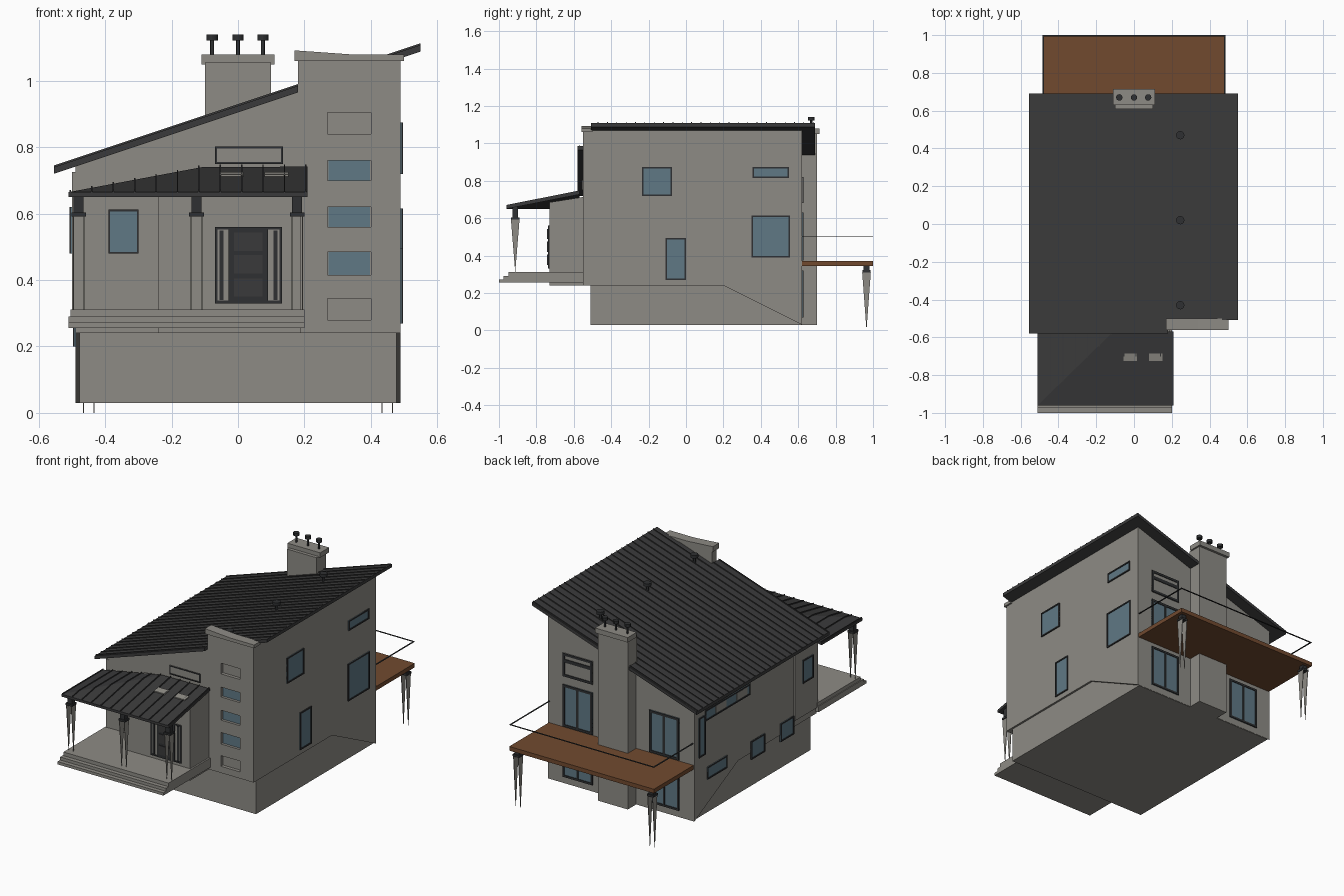
import bpy, bmesh, math
from mathutils import Vector

if "Cube" in bpy.data.objects:
    bpy.data.objects.remove(bpy.data.objects["Cube"])

def material(name, rgb):
    m = bpy.data.materials.new(name)
    m.diffuse_color = (*rgb, 1)
    m.use_nodes = True
    m.node_tree.nodes["Principled BSDF"].inputs["Base Color"].default_value = m.diffuse_color
    return m

PLASTER = material("grey plaster", (0.27, 0.26, 0.235))
ROOF = material("charcoal roof", (0.042, 0.042, 0.043))
FRAME = material("dark frame", (0.028, 0.03, 0.032))
GLASS = material("blue glass", (0.115, 0.19, 0.235))
WOOD = material("brown decking", (0.165, 0.068, 0.028))

def finish(bm, name, mat):
    bmesh.ops.recalc_face_normals(bm, faces=bm.faces)
    me = bpy.data.meshes.new(name)
    bm.to_mesh(me)
    bm.free()
    me.materials.append(mat)
    ob = bpy.data.objects.new(name, me)
    bpy.context.collection.objects.link(ob)
    return ob

def add_prism(bm, pts, axis, lo, hi):
    """Extrude a 2D outline along x, y or z."""
    def place(p, t):
        return {"x": (t, p[0], p[1]), "y": (p[0], t, p[1]), "z": (p[0], p[1], t)}[axis]
    a = [bm.verts.new(place(p, lo)) for p in pts]
    b = [bm.verts.new(place(p, hi)) for p in pts]
    bm.faces.new(a)
    bm.faces.new(b[::-1])
    for i in range(len(pts)):
        j = (i + 1) % len(pts)
        bm.faces.new((a[i], b[i], b[j], a[j]))

def prism(name, pts, axis, lo, hi, mat):
    bm = bmesh.new()
    add_prism(bm, pts, axis, lo, hi)
    return finish(bm, name, mat)

def boxes(name, items, mat):
    """One object from several (x0,x1,y0,y1,z0,z1) boxes."""
    bm = bmesh.new()
    for x0, x1, y0, y1, z0, z1 in items:
        add_prism(bm, [(x0, y0), (x1, y0), (x1, y1), (x0, y1)], "z", z0, z1)
    return finish(bm, name, mat)

def on_wall(side, at, a0, a1, z0, z1, d0, d1):
    """Box on a wall; d is the distance outward from the wall plane."""
    s = 1 if side in ("right", "back") else -1
    p, q = sorted((at + s * d0, at + s * d1))
    return (p, q, a0, a1, z0, z1) if side in ("left", "right") else (a0, a1, p, q, z0, z1)

def window(name, side, at, a0, a1, z0, z1, f=0.008, pane=GLASS, bars=()):
    boxes(name + "_pane", [on_wall(side, at, a0, a1, z0, z1, -0.002, 0.003)], pane)
    ring = [(a0, a0 + f, z0, z1), (a1 - f, a1, z0, z1), (a0, a1, z0, z0 + f), (a0, a1, z1 - f, z1)]
    ring += [(b - f / 2, b + f / 2, z0, z1) for b in bars]
    boxes(name + "_frame", [on_wall(side, at, *r, -0.002, 0.007) for r in ring], FRAME)

def roof_z(x):
    return 0.985 + (x - 0.18) / 3

# foundation and walls
boxes("foundation", [(-0.478, 0.478, -0.51, 0.615, 0.03, 0.25)], PLASTER)
prism("rear_wall_skirt", [(0.2, 0.24), (0.62, 0.03), (0.62, 0.24)], "x", -0.49, 0.49, PLASTER)
def wall_outline(x0, x1):
    return [(x0, 0.24), (x1, 0.24), (x1, roof_z(x1) - 0.018), (x0, roof_z(x0) - 0.018)]
prism("house_walls", wall_outline(-0.49, 0.49), "y", -0.51, 0.62, PLASTER)
prism("front_wall", wall_outline(-0.49, 0.18), "y", -0.55, -0.51, PLASTER)
boxes("left_corner_bay", [(-0.5, -0.48, -0.552, -0.33, 0.28, 0.725)], PLASTER)

# stair tower with a column of niches
niches = [(0.28, 0.345), (0.415, 0.485), (0.56, 0.62), (0.70, 0.76), (0.84, 0.905)]
edges = [0.24] + [z for n in niches for z in n] + [1.07]
tower = [(0.18, 0.49, -0.53, -0.505, 0.24, 1.07), (0.18, 0.27, -0.55, -0.53, 0.24, 1.07),
         (0.40, 0.49, -0.55, -0.53, 0.24, 1.07)]
tower += [(0.27, 0.40, -0.55, -0.53, edges[i], edges[i + 1]) for i in range(0, len(edges), 2)]
boxes("stair_tower", tower, PLASTER)
boxes("tower_panes", [(0.272, 0.398, -0.534, -0.529, a, b) for a, b in niches[1:4]], GLASS)
prism("tower_cap", [(0.17, 1.06), (0.50, 1.06), (0.50, 1.08), (0.34, 1.08), (0.17, 1.092)],
      "y", -0.56, -0.5, PLASTER)

# main roof with seams running up the slope
for name, x0, x1, y0 in (("roof_main", -0.555, 0.18, -0.58), ("roof_upper", 0.18, 0.55, -0.508)):
    outline = [(x0, roof_z(x0) - 0.02), (x1, roof_z(x1) - 0.02), (x1, roof_z(x1)), (x0, roof_z(x0))]
    prism(name, outline, "y", y0, 0.69, ROOF)
bm = bmesh.new()
for i in range(26):
    y = -0.57 + i * 0.05
    x1 = 0.55 if y > -0.5 else 0.18
    add_prism(bm, [(-0.555, roof_z(-0.555) - 0.002), (x1, roof_z(x1) - 0.002),
                   (x1, roof_z(x1) + 0.005), (-0.555, roof_z(-0.555) + 0.005)], "y", y - 0.002, y + 0.002)
finish(bm, "roof_seams", ROOF)

# chimney, flues and roof vents
boxes("chimney", [(-0.10, 0.10, 0.61, 0.70, 0.03, 1.055)], PLASTER)
boxes("chimney_cap", [(-0.11, 0.11, 0.63, 0.715, 1.05, 1.08)], PLASTER)
def vent(name, x, y, z0, z1, r):
    for part, rad, a, b in (("stem", r * 0.35, z0, z1), ("hood", r, z1 - 0.018, z1)):
        bpy.ops.mesh.primitive_cylinder_add(vertices=12, radius=rad, depth=b - a, location=(x, y, (a + b) / 2))
        ob = bpy.context.object
        ob.name = name + "_" + part
        ob.data.materials.append(FRAME)
        bpy.ops.object.shade_smooth_by_angle()
for i, x in enumerate((-0.078, 0.0, 0.075)):
    vent(f"flue_{i}", x, 0.67, 1.07, 1.14, 0.017)
for i, y in enumerate((0.47, 0.02, -0.43)):
    vent(f"roof_vent_{i}", 0.245, y, 0.99, 1.055, 0.022)

# entrance: vestibule, porch floor and steps
prism("vestibule", [(-0.73, 0.24), (-0.54, 0.24), (-0.54, 0.715), (-0.73, 0.685)], "x", -0.24, 0.19, PLASTER)
boxes("porch_steps", [(-0.51, 0.20, -1.0, -0.54, 0.255, 0.272), (-0.51, 0.20, -0.975, -0.54, 0.272, 0.29),
                      (-0.505, 0.20, -0.95, -0.54, 0.29, 0.312)], PLASTER)

# hipped porch roof
def porch_z(x, y):
    t = (y + 0.96) / 0.38
    return 0.665 + 0.075 * max(0, min(t, (x + 0.51) / 0.40))
bm = bmesh.new()
plan = [(-0.51, -0.96), (0.21, -0.96), (0.21, -0.57), (-0.11, -0.57), (-0.51, -0.57)]
top = [bm.verts.new((x, y, porch_z(x, y))) for x, y in plan]
low = [bm.verts.new((x, y, porch_z(x, y) - 0.015)) for x, y in plan]
for v in (top, low):
    bm.faces.new(v[:4])
    bm.faces.new((v[0], v[3], v[4]))
for i in range(5):
    j = (i + 1) % 5
    bm.faces.new((top[i], top[j], low[j], low[i]))
finish(bm, "porch_roof", ROOF)
bm = bmesh.new()
for i in range(12):
    x = -0.505 + i * 0.0645
    ys = [-0.96, min(-0.58, -0.96 + 0.38 * (x + 0.51) / 0.40), -0.57]
    line = [(y, porch_z(x, y)) for y in ys]
    add_prism(bm, [(y, z - 0.003) for y, z in line] + [(y, z + 0.006) for y, z in line[::-1]],
              "x", x - 0.002, x + 0.002)
finish(bm, "porch_roof_seams", ROOF)
for i, x in enumerate((-0.055, 0.08)):
    a, b = porch_z(0, -0.725), porch_z(0, -0.685)
    prism(f"skylight_{i}", [(-0.725, a), (-0.685, b), (-0.685, b + 0.006), (-0.725, a + 0.006)],
          "x", x, x + 0.072, PLASTER)

# posts: pairs of tapering plates under a dark bracket
def post(name, x, y, z0, z1, z2):
    for s in (-1, 1):
        prism(f"{name}_plate_{s}", [(y - 0.023, z1), (y + 0.023, z1), (y, z0)], "x",
              x + s * 0.016 - 0.0015, x + s * 0.016 + 0.0015, PLASTER)
    boxes(name + "_bracket", [(x - 0.022, x + 0.022, y - 0.022, y + 0.022, z1, z1 + 0.012),
                              (x - 0.015, x + 0.015, y - 0.015, y + 0.015, z1 + 0.01, z2)], FRAME)
for i, x in enumerate((-0.48, -0.125, 0.178)):
    post(f"porch_post_{i}", x, -0.913, 0.31, 0.592, 0.66)
for i, x in enumerate((-0.45, 0.45)):
    post(f"deck_post_{i}", x, 0.965, 0.0, 0.31, 0.35)

# rear deck and its thin rail
boxes("deck", [(-0.485, 0.485, 0.62, 1.0, 0.345, 0.37)], WOOD)
boxes("deck_rail", [(-0.485, 0.485, 0.992, 1.0, 0.5, 0.503), (-0.485, -0.477, 0.62, 0.995, 0.5, 0.503),
                    (0.477, 0.485, 0.62, 0.995, 0.5, 0.503)], FRAME)

# front door with panels and side lights
window("entrance", "front", -0.73, -0.07, 0.133, 0.33, 0.56, 0.008, PLASTER)
boxes("door", [(-0.028, 0.09, -0.738, -0.728, 0.33, 0.56)], FRAME)
boxes("door_panels", [(-0.012, 0.074, -0.742, -0.737, z, z + 0.055) for z in (0.35, 0.42, 0.488)], ROOF)
boxes("side_light_bars", [(x, x + 0.012, -0.737, -0.728, 0.34, 0.55) for x in (-0.056, 0.107)], FRAME)

# windows: front, right, back and left
window("front_window", "front", -0.55, -0.39, -0.30, 0.48, 0.612, 0.005)
window("clerestory", "front", -0.55, -0.07, 0.135, 0.75, 0.803, 0.006, PLASTER)
for i, w in enumerate(((-0.235, -0.075, 0.72, 0.875), (0.355, 0.55, 0.815, 0.875),
                       (0.35, 0.555, 0.39, 0.615), (-0.11, 0.0, 0.27, 0.495))):
    window(f"right_window_{i}", "right", 0.49, *w)
for s, x0 in ((-1, -0.39), (1, 0.19)):
    window(f"deck_door_{s}", "back", 0.62, x0, x0 + 0.20, 0.375, 0.63, 0.014, bars=(x0 + 0.1,))
    window(f"lower_door_{s}", "back", 0.62, x0, x0 + 0.20, 0.07, 0.32, 0.012, bars=(x0 + 0.1,))
window("back_upper_window", "back", 0.62, 0.19, 0.39, 0.68, 0.82, 0.014, PLASTER)
boxes("back_upper_bar", [(0.19, 0.39, 0.62, 0.627, 0.765, 0.785)], FRAME)
for i, w in enumerate(((0.31, 0.50, 0.24, 0.315), (-0.05, 0.08, 0.20, 0.31), (-0.33, -0.20, 0.20, 0.31),
                       (0.52, 0.58, 0.40, 0.64), (0.09, 0.52, 0.60, 0.665))):
    window(f"left_window_{i}", "left", -0.49, *w)
boxes("ribbon_fillers", [(-0.495, -0.488, y, y + 0.1, 0.61, 0.655) for y in (0.12, 0.32)], PLASTER)
window("bay_window", "left", -0.50, -0.50, -0.40, 0.48, 0.62)
